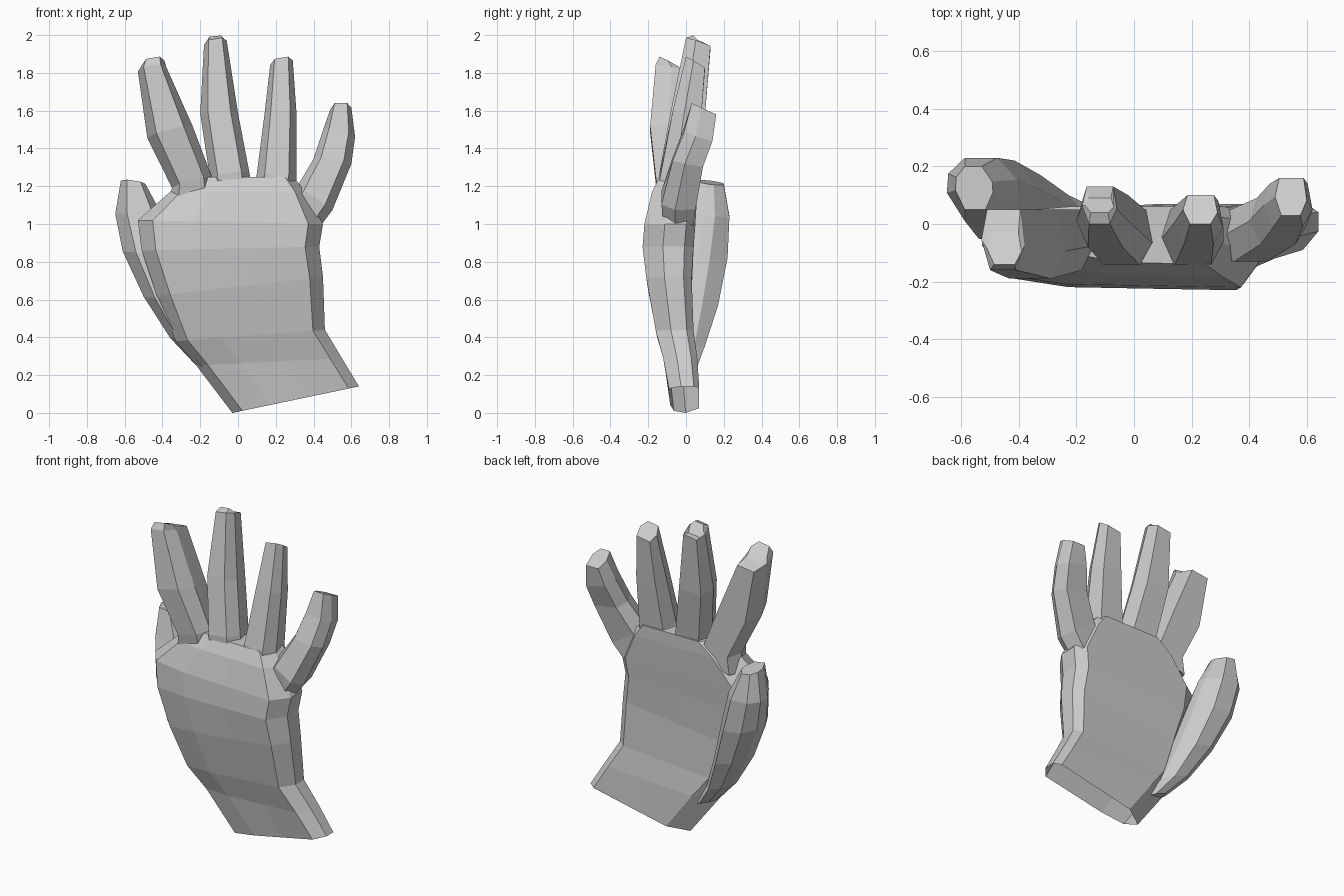
import bpy
import bmesh

# Remove the default cube only
default_cube = bpy.data.objects.get("Cube")
if default_cube:
    bpy.data.objects.remove(default_cube, do_unlink=True)

# Single flat colour
fabric = bpy.data.materials.new("grey_fabric")
fabric.use_nodes = True
grey = (0.6, 0.6, 0.6, 1)
fabric.diffuse_color = grey
fabric.node_tree.nodes["Principled BSDF"].inputs["Base Color"].default_value = grey

# Cross-sections: across the width (left to right), then front to back
PALM_SECTION = [(0, .55), (.08, .16), (.3, .04), (.6, .02), (.92, 0), (1, .4),
                (1, .82), (.94, 1), (.55, 1), (.18, 1)]
FINGER_SECTION = [(0, .5), (.2, 0), (.8, 0), (1, .4), (.9, 1), (.13, 1)]
THUMB_SECTION = [(0, .45), (.25, 0), (.8, 0), (1, .4), (.98, .65),
                 (.7, 1), (.25, 1), (.02, .75)]


def loft(name, section, rings, lean=0):
    """Skin a closed section through rings of
    (left x, left z, right x, right z, front y, back y)."""
    bm = bmesh.new()
    loops = []
    for step, (left_x, left_z, right_x, right_z, front, back) in enumerate(rings):
        drop = lean * step / (len(rings) - 1)
        loops.append([
            bm.verts.new((left_x + (right_x - left_x) * across,
                          front + (back - front) * depth,
                          left_z + (right_z - left_z) * across - drop * depth))
            for across, depth in section])
    count = len(section)
    for lower, upper in zip(loops, loops[1:]):
        for i in range(count):
            j = (i + 1) % count
            bm.faces.new((lower[i], lower[j], upper[j], upper[i]))
    bm.faces.new(loops[0][::-1])
    bm.faces.new(loops[-1])
    bmesh.ops.recalc_face_normals(bm, faces=bm.faces)
    mesh = bpy.data.meshes.new(name)
    bm.to_mesh(mesh)
    bm.free()
    mesh.materials.append(fabric)
    part = bpy.data.objects.new(name, mesh)
    bpy.context.collection.objects.link(part)
    return part


# Palm with its flared, slanted cuff
glove = loft("glove", PALM_SECTION, [
    (-.03, 0, .64, .14, -.09, .07),
    (-.22, .25, .55, .29, -.12, .06),
    (-.33, .38, .46, .44, -.16, .04),
    (-.43, .62, .45, .72, -.21, .03),
    (-.51, .86, .43, .88, -.23, .04),
    (-.53, 1.02, .45, 1.0, -.22, .05),
    (-.36, 1.17, .36, 1.17, -.18, .06),
    (-.22, 1.25, .29, 1.25, -.14, .06)])

# Fingers, each tapering up from the knuckles and leaning back
fingers = {
    "index_finger": [
        (-.37, 1.08, -.12, 1.14, -.14, .05),
        (-.35, 1.2, -.14, 1.26, -.16, .05),
        (-.48, 1.47, -.24, 1.53, -.19, .05),
        (-.53, 1.83, -.38, 1.85, -.16, .05),
        (-.51, 1.87, -.39, 1.89, -.14, -.03)],
    "middle_finger": [
        (-.15, 1.1, .09, 1.1, -.14, .05),
        (-.15, 1.26, .06, 1.28, -.14, .05),
        (-.2, 1.6, .0, 1.6, -.08, .1),
        (-.18, 1.97, -.06, 1.99, 0, .13),
        (-.17, 1.99, -.07, 2.0, .04, .09)],
    "ring_finger": [
        (.07, 1.1, .31, 1.08, -.14, .05),
        (.1, 1.28, .31, 1.22, -.14, .05),
        (.14, 1.6, .31, 1.6, -.07, .08),
        (.17, 1.87, .29, 1.89, 0, .1)],
    "little_finger": [
        (.24, 1.1, .43, .98, -.12, .04),
        (.31, 1.2, .5, 1.08, -.13, .05),
        (.4, 1.36, .6, 1.33, -.07, .09),
        (.45, 1.52, .62, 1.48, -.01, .14),
        (.49, 1.64, .6, 1.64, .03, .16)],
}
parts = [loft(name, FINGER_SECTION, rings, lean=.06)
         for name, rings in fingers.items()]

# Thumb, folded behind the outer edge of the palm and webbed to it
parts.append(loft("thumb", THUMB_SECTION, [
    (-.23, .26, -.08, .2, -.05, .05),
    (-.36, .4, -.17, .34, -.07, .1),
    (-.5, .62, -.25, .56, -.08, .17),
    (-.61, .86, -.33, .82, -.05, .22),
    (-.65, 1.06, -.4, 1.05, .01, .23),
    (-.62, 1.24, -.49, 1.22, .05, .2)], lean=.02))

# Weld the fingers and thumb onto the palm as one skin
for part in parts:
    weld = glove.modifiers.new("weld_" + part.name, "BOOLEAN")
    weld.operation = "UNION"
    weld.solver = "EXACT"
    weld.object = part
welded = bpy.data.meshes.new_from_object(
    glove.evaluated_get(bpy.context.evaluated_depsgraph_get()))
glove.modifiers.clear()
glove.data = welded
for part in parts:
    bpy.data.objects.remove(part, do_unlink=True)

# Open the cuff so a wrist can enter
bm = bmesh.new()
bm.from_mesh(welded)
opening = min(bm.faces, key=lambda face: face.calc_center_median().z)
bmesh.ops.delete(bm, geom=[opening], context="FACES_ONLY")
bm.to_mesh(welded)
bm.free()
